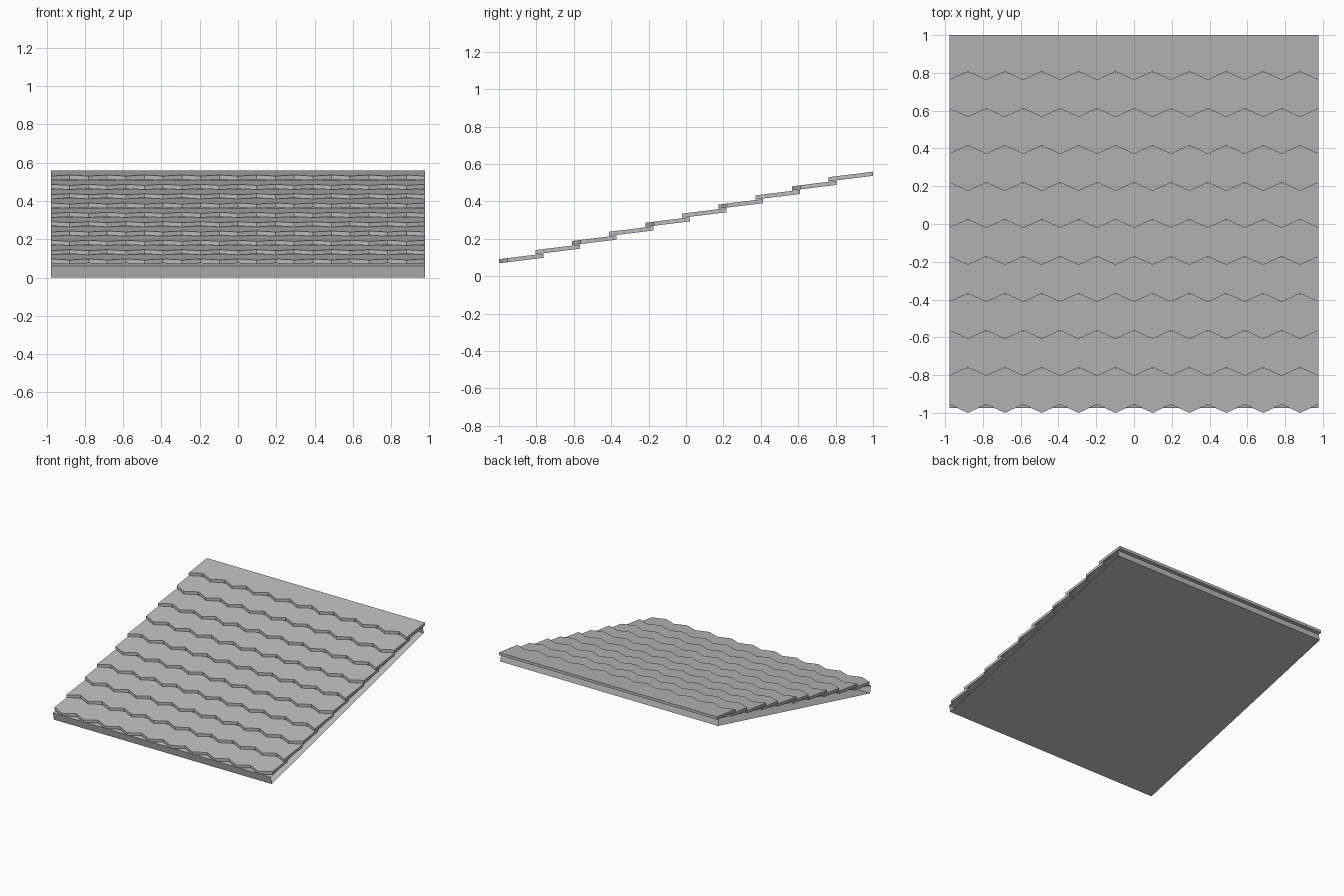
import bpy
import bmesh

cube = bpy.data.objects.get("Cube")
if cube:
    bpy.data.objects.remove(cube)

HALF_WIDTH = 0.977
TEETH = 10
ROWS = 10


def make_material(name, colour):
    mat = bpy.data.materials.new(name)
    mat.use_nodes = True
    mat.diffuse_color = colour
    mat.node_tree.nodes["Principled BSDF"].inputs["Base Color"].default_value = colour
    return mat


grey = make_material("slate grey", (0.5, 0.5, 0.5, 1))


def finish(name, bm):
    mesh = bpy.data.meshes.new(name)
    bm.to_mesh(mesh)
    bm.free()
    mesh.materials.append(grey)
    obj = bpy.data.objects.new(name, mesh)
    bpy.context.collection.objects.link(obj)
    return obj


def roof_board():
    # sloping board, a sleeve left open at both side ends
    bm = bmesh.new()
    profile = [(-0.962, 0), (0.985, 0.48), (0.972, 0.535), (-0.975, 0.06)]
    left, right = [[bm.verts.new((x, y, z)) for y, z in profile]
                   for x in (-HALF_WIDTH, HALF_WIDTH)]
    for i in range(4):
        j = (i + 1) % 4
        bm.faces.new((left[i], left[j], right[j], right[i]))
    bmesh.ops.recalc_face_normals(bm, faces=bm.faces)
    # an open sleeve needs its direction checked: the underside faces down
    bm.normal_update()
    under = min(bm.faces, key=lambda f: f.calc_center_median().z - abs(f.normal.z))
    if min(bm.faces, key=lambda f: f.normal.z).calc_center_median().z > under.calc_center_median().z + 0.02:
        bmesh.ops.reverse_faces(bm, faces=bm.faces)
    return finish("roof_board", bm)


def shingle_row(k):
    # one course with a zigzag front edge; odd courses are shifted half a tooth
    front, top = -1 + 0.1958 * k, 0.0915 + 0.0487 * k
    depth, tooth, slope, thick = 0.238, 0.045, 0.123, 0.022
    bm = bmesh.new()

    def column(i):
        x = -HALF_WIDTH + i * HALF_WIDTH / TEETH
        offset = tooth if (i + k) % 2 == 0 else 0
        pair = []
        for drop in (0, thick):
            pair.append([bm.verts.new((x, front + d, top + slope * d - drop))
                         for d in (offset, depth)])
        return pair

    cols = [column(i) for i in range(2 * TEETH + 1)]
    for (ta, ba), (tb, bb) in zip(cols, cols[1:]):
        bm.faces.new((ta[0], tb[0], tb[1], ta[1]))
        bm.faces.new((ba[1], bb[1], bb[0], ba[0]))
        bm.faces.new((ba[0], bb[0], tb[0], ta[0]))
        bm.faces.new((ta[1], tb[1], bb[1], ba[1]))
    for t, b in (cols[0], cols[-1]):
        bm.faces.new((t[0], t[1], b[1], b[0]))
    bmesh.ops.recalc_face_normals(bm, faces=bm.faces)
    return finish(f"shingle_row_{k + 1}", bm)


roof_board()
for row in range(ROWS):
    shingle_row(row)
